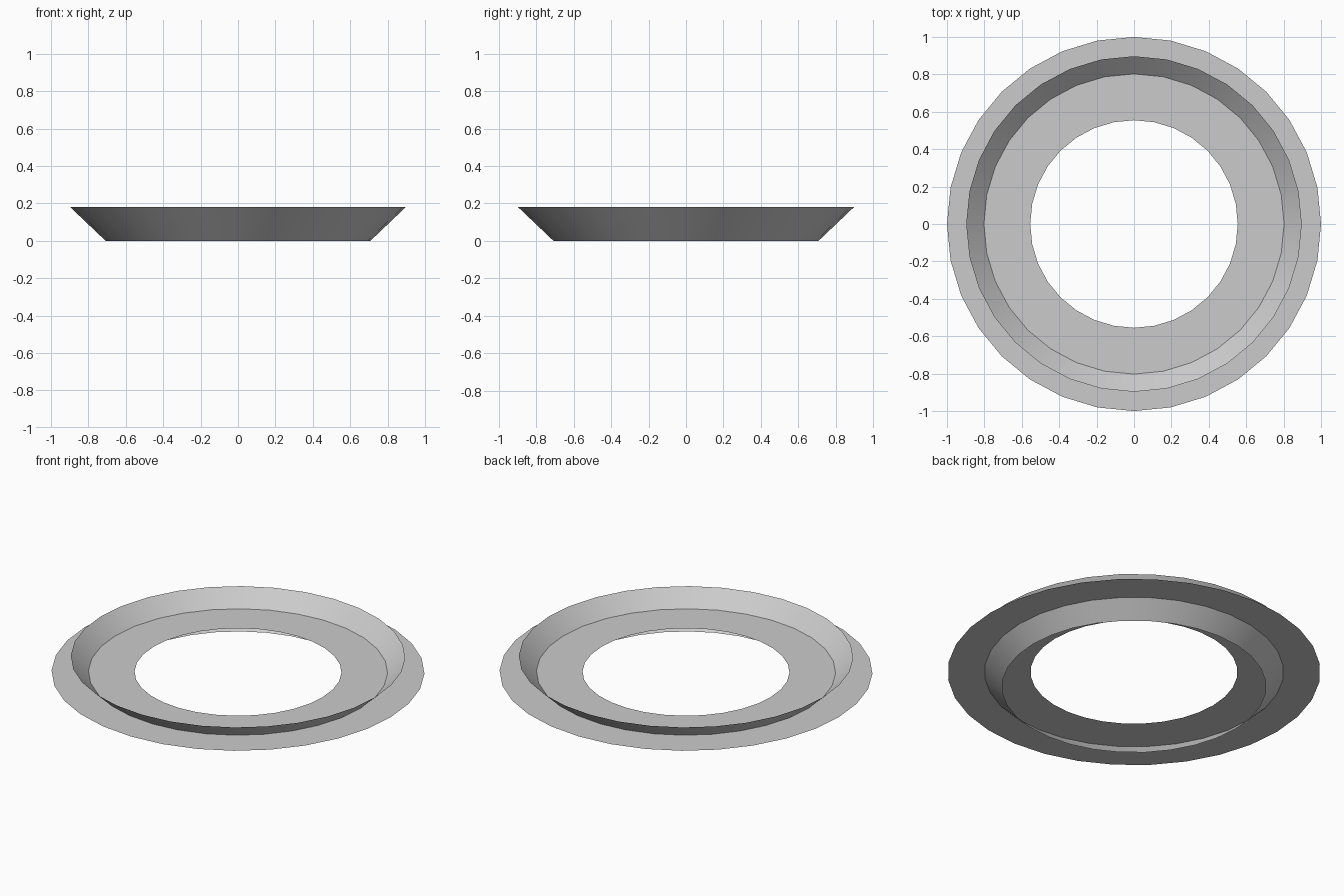
import bpy, bmesh
from math import sin, cos, pi, radians

if "Cube" in bpy.data.objects:
    bpy.data.objects.remove(bpy.data.objects["Cube"])

SIDES = 32


def band(name, inner, outer):
    """Sheet swept round z between two (radius, height) points."""
    bm = bmesh.new()
    rings = [[bm.verts.new((r * cos(2 * pi * i / SIDES), r * sin(2 * pi * i / SIDES), z))
              for i in range(SIDES)] for r, z in (inner, outer)]
    a, b = rings
    for i in range(SIDES):
        j = (i + 1) % SIDES
        bm.faces.new((a[i], b[i], b[j], a[j]))
    mesh = bpy.data.meshes.new(name)
    bm.to_mesh(mesh)
    bm.free()
    obj = bpy.data.objects.new(name, mesh)
    bpy.context.collection.objects.link(obj)
    bpy.ops.object.select_all(action='DESELECT')
    obj.select_set(True)
    bpy.context.view_layer.objects.active = obj
    bpy.ops.object.shade_smooth_by_angle(angle=radians(30))
    return obj


# Flat ring, halfway up
band("flat_ring", (0.555, 0.09), (1.0, 0.09))
# Sloped band crossing through the flat ring
band("sloped_band", (0.708, 0.0), (0.897, 0.18))
